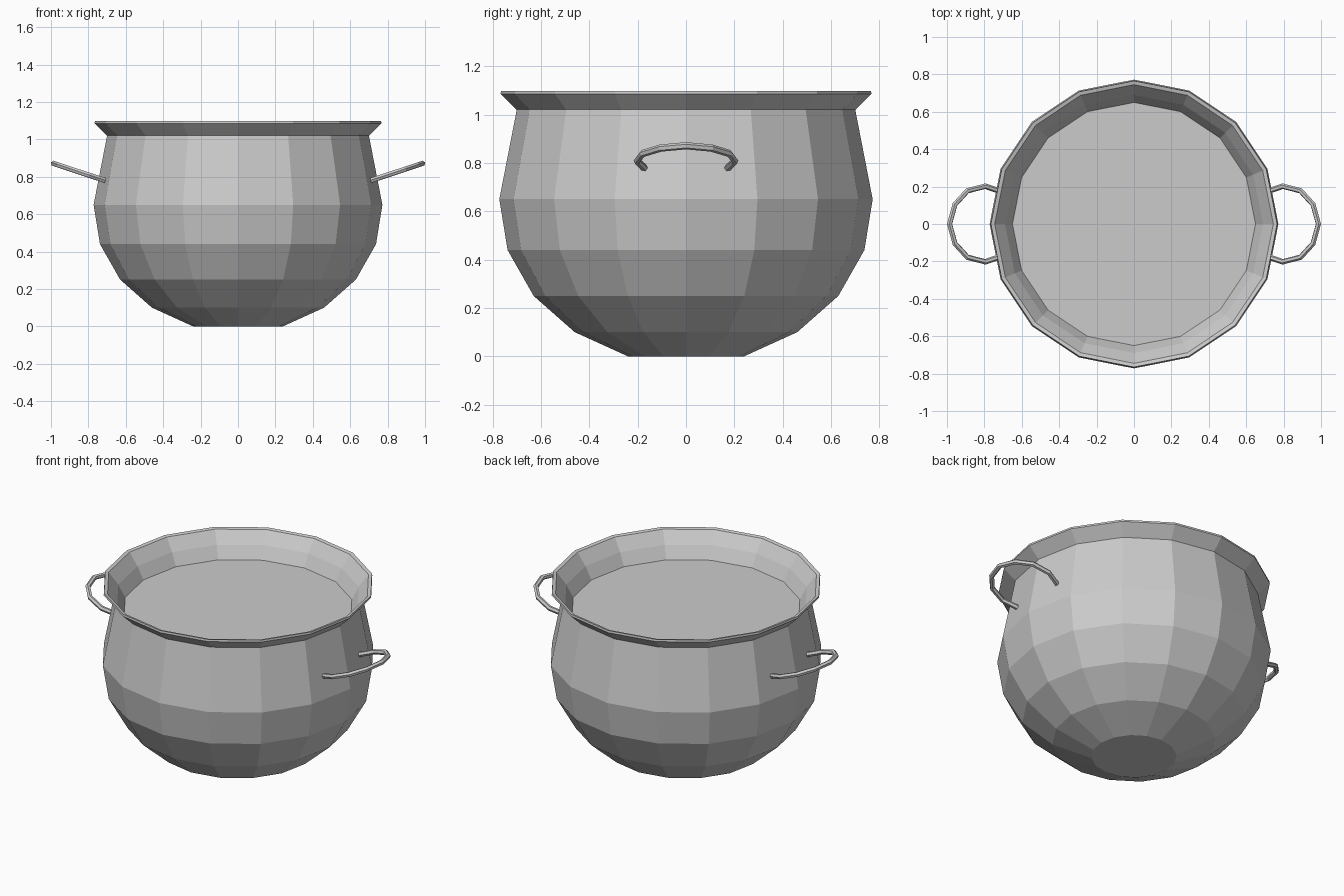
import bpy, bmesh, math

if "Cube" in bpy.data.objects:
    bpy.data.objects.remove(bpy.data.objects["Cube"])

SIDES = 16


def mesh_object(name, bm):
    bmesh.ops.recalc_face_normals(bm, faces=bm.faces[:])
    mesh = bpy.data.meshes.new(name)
    bm.to_mesh(mesh)
    bm.free()
    obj = bpy.data.objects.new(name, mesh)
    bpy.context.collection.objects.link(obj)
    return obj


def lathe(name, profile):
    """Revolve (radius, z) points into a closed faceted body, capped at both ends."""
    bm = bmesh.new()
    rings = []
    for r, z in profile:
        rings.append([bm.verts.new((r * math.cos(2 * math.pi * i / SIDES),
                                    r * math.sin(2 * math.pi * i / SIDES), z))
                      for i in range(SIDES)])
    for a, b in zip(rings, rings[1:]):
        for i in range(SIDES):
            j = (i + 1) % SIDES
            bm.faces.new((a[i], a[j], b[j], b[i]))
    bm.faces.new(rings[0][::-1])
    bm.faces.new(rings[-1])
    return mesh_object(name, bm)


# Pot: rounded belly, flared rim, inner lip down to the filling surface
lathe("pot_with_filling", [
    (0.24, 0.0), (0.46, 0.10), (0.63, 0.25), (0.738, 0.44), (0.772, 0.65),
    (0.70, 1.02), (0.767, 1.085), (0.765, 1.097), (0.745, 1.092),
    (0.69, 1.02), (0.65, 0.945),
])

# Handles: tilted loops of thin rod on both sides
half = [(0.71, 0.173), (0.795, 0.202), (0.89, 0.178), (0.957, 0.105)]
path = half + [(0.986, 0.0)] + [(x, -y) for x, y in reversed(half)]


def handle(name, side):
    curve = bpy.data.curves.new(name, 'CURVE')
    curve.dimensions = '3D'
    curve.bevel_depth = 0.015
    curve.bevel_resolution = 1
    curve.use_fill_caps = True
    spline = curve.splines.new('POLY')
    spline.points.add(len(path) - 1)
    spline.use_smooth = False
    for p, (x, y) in zip(spline.points, path):
        p.co = (side * x, y, 0.78 + 0.33 * (x - 0.71), 1)
    obj = bpy.data.objects.new(name, curve)
    bpy.context.collection.objects.link(obj)


handle("right_handle", 1)
handle("left_handle", -1)
